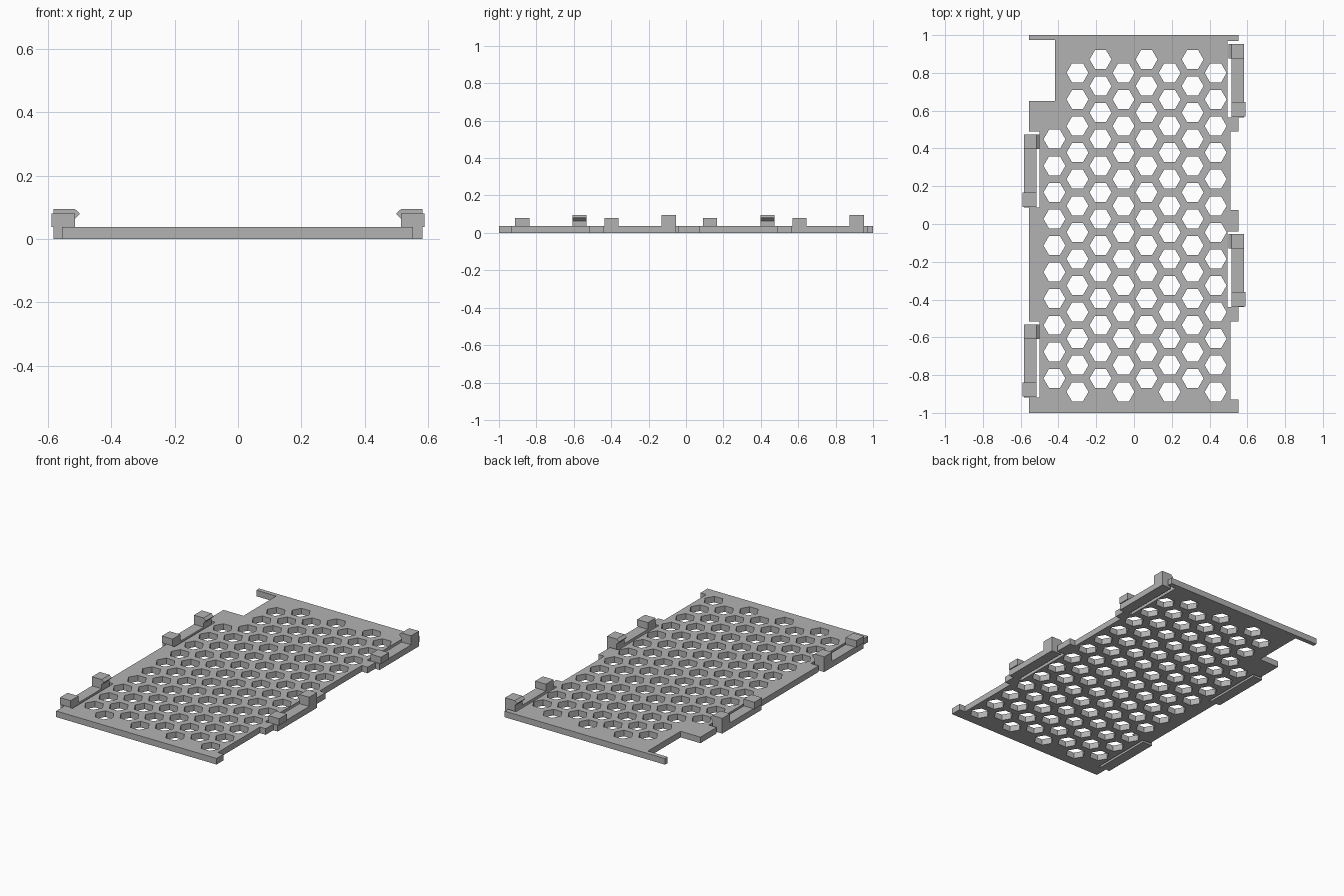
import bpy, bmesh, math

if "Cube" in bpy.data.objects:
    bpy.data.objects.remove(bpy.data.objects["Cube"])

grey = bpy.data.materials.new("grey_plastic")
grey.diffuse_color = (0.45, 0.45, 0.45, 1)
grey.use_nodes = True
grey.node_tree.nodes["Principled BSDF"].inputs["Base Color"].default_value = grey.diffuse_color
T = 0.038  # plate thickness


def prism(name, profile, y0, y1):
    """Extrude an (x, z) profile from y0 to y1."""
    bm = bmesh.new()
    base = bm.faces.new([bm.verts.new((x, y0, z)) for x, z in profile])
    ext = bmesh.ops.extrude_face_region(bm, geom=[base])
    verts = [v for v in ext["geom"] if isinstance(v, bmesh.types.BMVert)]
    bmesh.ops.translate(bm, vec=(0, y1 - y0, 0), verts=verts)
    bmesh.ops.recalc_face_normals(bm, faces=bm.faces)
    me = bpy.data.meshes.new(name)
    bm.to_mesh(me)
    bm.free()
    me.materials.append(grey)
    ob = bpy.data.objects.new(name, me)
    bpy.context.collection.objects.link(ob)


def box(x0, x1, z0, z1):
    return [(x0, z0), (x1, z0), (x1, z1), (x0, z1)]


# Plate outline: corner notch and clip recesses
L, R = -0.555, 0.552
outline = [(L, -1), (R, -1), (R, -0.93), (0.512, -0.93)]
outline += [(0.512, -0.515), (R, -0.515), (R, -0.44), (0.495, -0.44), (0.495, -0.04), (R, -0.04)]
outline += [(R, 0.075), (0.512, 0.075), (0.512, 0.49), (R, 0.49)]
outline += [(R, 0.565), (0.495, 0.565), (0.495, 0.968), (R, 0.968), (R, 1), (L, 1)]
outline += [(L, 0.973), (-0.418, 0.973), (-0.418, 0.65), (L, 0.65)]
for top, low in ((0.49, 0.087), (-0.515, -0.918)):
    outline += [(L, top), (-0.5, top), (-0.5, low), (L, low)]

# Honeycomb holes, first column shortened beside the notch
loops = [outline]
for col in range(8):
    x = -0.421 + col * 0.1219
    first, count = ((0.80, 13), (0.871, 13))[col % 2 == 0]
    for row in range(3 if col == 0 else 0, count):
        y = first - row * 0.1407
        loops.append([(x + 0.058 * math.cos(a * math.pi / 3),
                       y + 0.058 * math.sin(a * math.pi / 3)) for a in range(6)])

cu = bpy.data.curves.new("plate", "CURVE")
cu.dimensions = "2D"
cu.fill_mode = "BOTH"
cu.extrude = T / 2
for pts in loops:
    sp = cu.splines.new("POLY")
    sp.points.add(len(pts) - 1)
    for p, (x, y) in zip(sp.points, pts):
        p.co = (x, y, 0, 1)
    sp.use_cyclic_u = True
    sp.use_smooth = False
cu.materials.append(grey)
plate = bpy.data.objects.new("plate", cu)
plate.location.z = T / 2
bpy.context.collection.objects.link(plate)
bpy.context.view_layer.objects.active = plate
plate.select_set(True)
bpy.ops.object.convert(target="MESH")

# Spring clips: arm, root block and snap hook
hook = [(0.515, T), (0.582, T), (0.582, 0.095), (0.515, 0.095),
        (0.5, 0.081), (0.5, 0.078), (0.515, 0.064)]
clips = [("right_back", 1, 0.565), ("right_front", 1, -0.44),
         ("left_back", -1, 0.087), ("left_front", -1, -0.918)]
for name, s, y in clips:
    def side(profile):
        return [(s * x, z) for x, z in profile]
    prism("clip_arm_" + name, side(box(0.515, 0.582, 0, T)), y, y + 0.387)
    prism("clip_block_" + name, side(box(0.515, 0.589, T, 0.08)), y + 0.004, y + 0.08)
    prism("clip_hook_" + name, side(hook), y + 0.31, y + 0.387)
